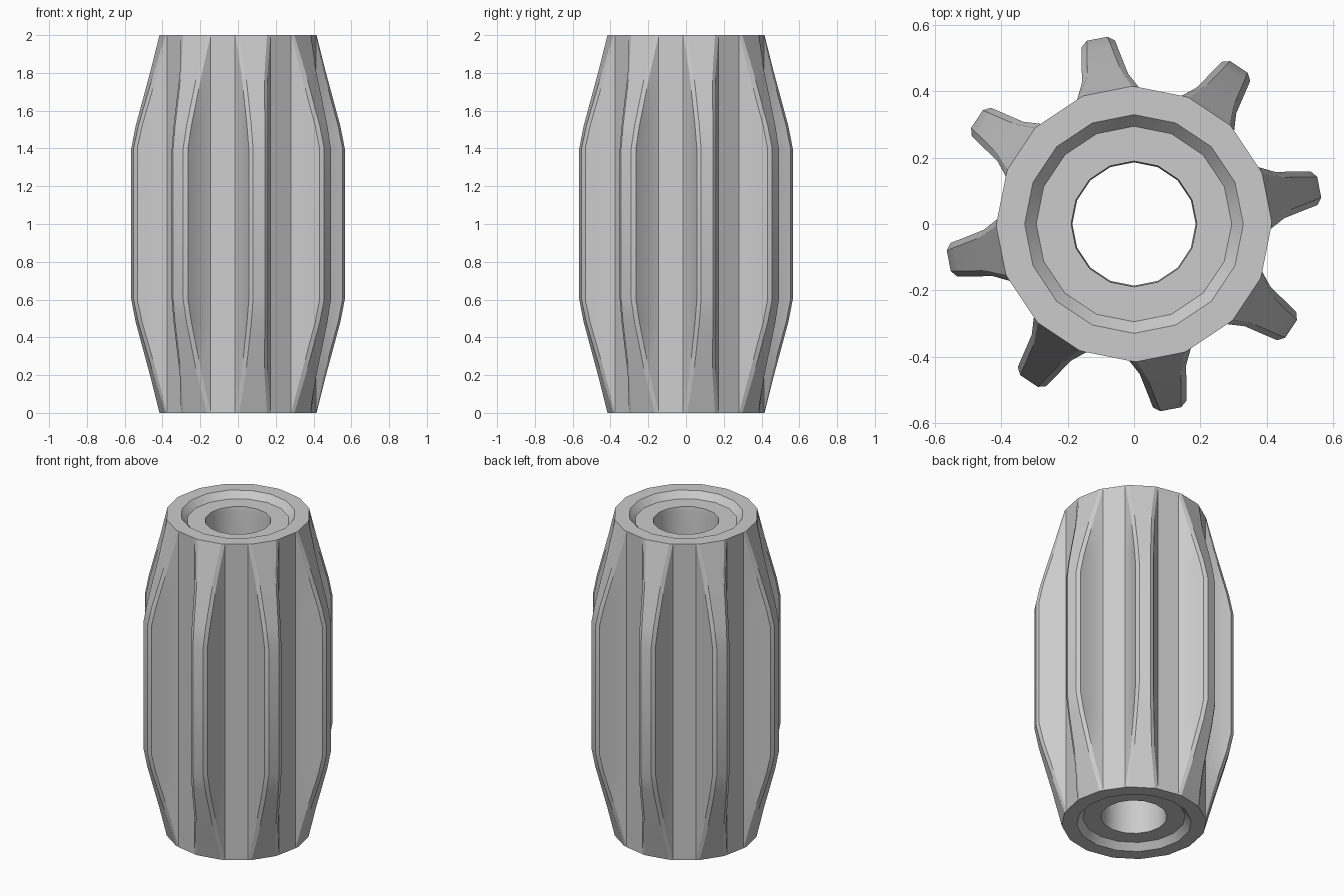
import bpy, bmesh
from math import sin, cos, pi, radians

if "Cube" in bpy.data.objects:
    bpy.data.objects.remove(bpy.data.objects["Cube"])

TEETH, SIDES = 8, 16
bm = bmesh.new()


def half_width(u):
    # tooth half width at radial distance u: root fillet, then flank
    if u < 0.449:
        return 0.095 - (u - 0.402) / 0.047 * 0.024
    return 0.071 - (u - 0.449) / 0.104 * 0.019


def gear_ring(z, tip):
    # cross-section of the toothed body at height z, teeth reaching out to tip
    c = max(0.402, tip - 0.016)
    e = min(0.449, c)
    w = half_width(c)
    half = [(0.402, 0.095), (e, half_width(e)), (c, w), (tip, w - 0.02)]
    tooth = [(u, -v) for u, v in half] + half[::-1]
    ring = []
    for k in range(TEETH):
        a = radians(11.25 + 45 * k)
        for u, v in tooth:
            ring.append(bm.verts.new((u * cos(a) - v * sin(a),
                                      u * sin(a) + v * cos(a), z)))
    return ring


def circle_ring(z, r):
    return [bm.verts.new((r * cos(2 * pi * i / SIDES), r * sin(2 * pi * i / SIDES), z))
            for i in range(SIDES)]


def loft(rings):
    for a, b in zip(rings, rings[1:]):
        n = len(a)
        for i in range(n):
            j = (i + 1) % n
            bm.faces.new((a[i], a[j], b[j], b[i]))


# toothed outside, tapering at both ends
lower = [(0, 0.409), (0.2, 0.465), (0.48, 0.545), (0.6, 0.57)]
levels = lower + [(2 - z, t) for z, t in reversed(lower)]
loft([gear_ring(z, t) for z, t in levels])

# end recesses and through bore
inner = [(0, 0.33), (0.04, 0.295), (0.04, 0.19), (0.07, 0.186)]
inner += [(2 - z, r) for z, r in reversed(inner)]
loft([circle_ring(z, r) for z, r in inner])

# flat end faces between outside and recess
bmesh.ops.remove_doubles(bm, verts=bm.verts[:], dist=0.0005)
for z in (0, 2):
    rim = [e for e in bm.edges
           if e.is_boundary and all(abs(v.co.z - z) < 1e-4 for v in e.verts)]
    bmesh.ops.triangle_fill(bm, edges=rim, use_beauty=True, normal=(0, 0, 1))

bmesh.ops.recalc_face_normals(bm, faces=bm.faces[:])
mesh = bpy.data.meshes.new("toothed_roller")
bm.to_mesh(mesh)
bm.free()
roller = bpy.data.objects.new("toothed_roller", mesh)
bpy.context.collection.objects.link(roller)
bpy.context.view_layer.objects.active = roller
roller.select_set(True)
bpy.ops.object.shade_smooth_by_angle(angle=radians(25))
